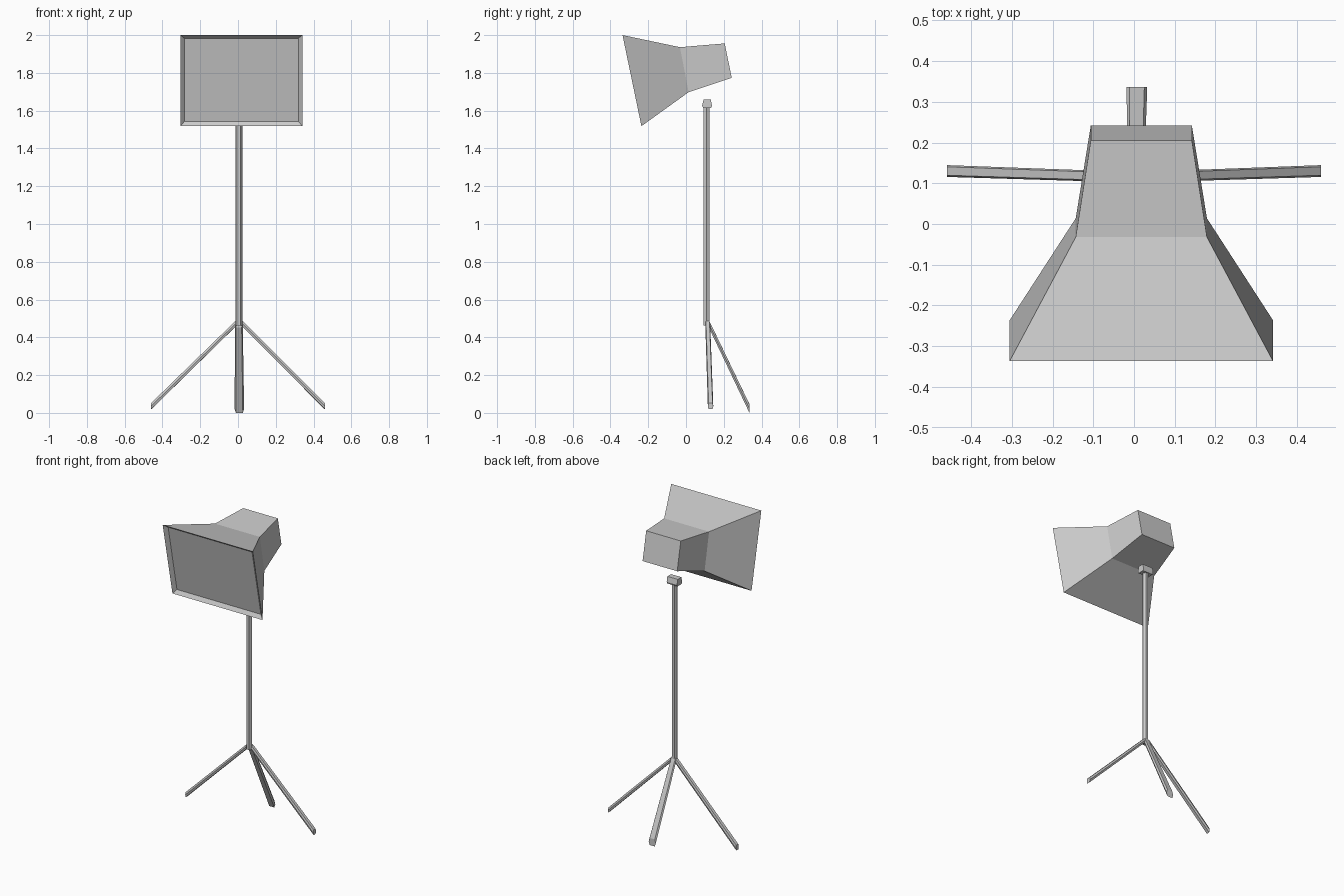
import bpy, bmesh, math
from mathutils import Vector

if "Cube" in bpy.data.objects:
    bpy.data.objects.remove(bpy.data.objects["Cube"])


def loft(name, rings):
    """Closed flat-faced solid through rings of equal point count."""
    bm = bmesh.new()
    loops = [[bm.verts.new(p) for p in ring] for ring in rings]
    n = len(loops[0])
    for a, b in zip(loops, loops[1:]):
        for i in range(n):
            j = (i + 1) % n
            bm.faces.new((a[i], a[j], b[j], b[i]))
    bm.faces.new(loops[0])
    bm.faces.new(loops[-1])
    bmesh.ops.recalc_face_normals(bm, faces=bm.faces)
    me = bpy.data.meshes.new(name)
    bm.to_mesh(me)
    bm.free()
    ob = bpy.data.objects.new(name, me)
    bpy.context.collection.objects.link(ob)
    return ob


# Lamp head: tilted rectangular sections, flared to the front
HEAD_X = 0.018


def section(half, top, bottom):
    l, r = HEAD_X - half, HEAD_X + half
    return [(l, *top), (r, *top), (r, *bottom), (l, *bottom)]


top, bottom = Vector((-0.336, 2.0)), Vector((-0.236, 1.518))
down = (bottom - top).normalized()
inward = Vector((-down.y, down.x))
inset, depth = 0.022, 0.02
loft("softbox_head", [
    section(0.323 - inset, top + down * inset + inward * depth,
            bottom - down * inset + inward * depth),   # recessed panel
    section(0.323, top, bottom),                       # front rim
    section(0.161, (-0.032, 1.936), (0.014, 1.698)),   # neck
    section(0.124, (0.205, 1.956), (0.242, 1.774)),    # back
])

# Pole: hexagonal
PX, PY = 0.005, 0.109
loft("pole", [[(PX + 0.0185 * math.cos(math.radians(60 * i)),
                PY + 0.0185 * math.sin(math.radians(60 * i)), z)
               for i in range(6)] for z in (0.462, 1.63)])

# Pole cap: short cross block below the head
cap = [(-0.02, 1.614), (-0.026, 1.626), (-0.018, 1.659),
       (0.02, 1.659), (0.027, 1.626), (0.022, 1.614)]
loft("pole_cap", [[(PX + x, 0.111 + y, z) for y, z in cap]
                  for x in (-0.037, 0.037)])


# Legs: hexagonal bars with vertical end cuts
def leg(name, start, end, w0, w1, t0, t1):
    side = Vector((end[1] - start[1], start[0] - end[0], 0)).normalized()
    rings = []
    for p, w, t in ((start, w0, t0), (end, w1, t1)):
        shape = [(-0.5, 0), (-0.36, 0.5), (0.36, 0.5),
                 (0.5, 0), (0.36, -0.5), (-0.36, -0.5)]
        rings.append([Vector(p) + side * (u * w) + Vector((0, 0, v * t))
                      for u, v in shape])
    loft(name, rings)


for s, label in ((-1, "left"), (1, "right")):
    leg(label + "_leg", (PX + s * 0.018, 0.115, 0.472),
        (s * 0.459, 0.13, 0.036), 0.026, 0.029, 0.03, 0.033)
leg("back_leg", (PX, 0.121, 0.472), (0.007, 0.336, 0.023),
    0.04, 0.051, 0.04, 0.046)
